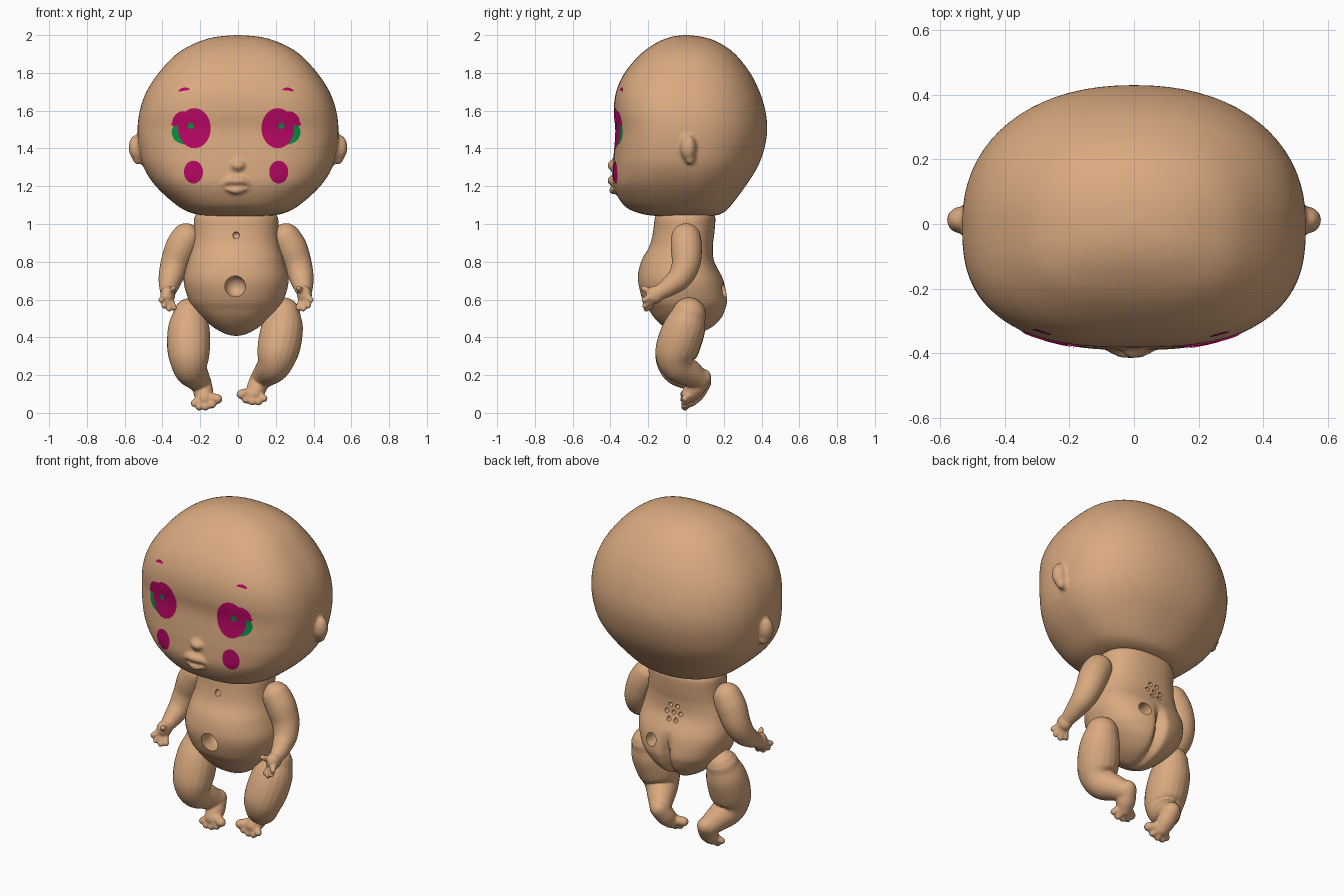
import bpy, bmesh, math
from mathutils import Vector, Matrix
from mathutils.bvhtree import BVHTree

cube = bpy.data.objects.get("Cube")
if cube:
    bpy.data.objects.remove(cube, do_unlink=True)


def material(name, rgb):
    m = bpy.data.materials.new(name)
    m.use_nodes = True
    m.diffuse_color = (*rgb, 1)
    bsdf = m.node_tree.nodes["Principled BSDF"]
    bsdf.inputs["Base Color"].default_value = (*rgb, 1)
    bsdf.inputs["Roughness"].default_value = 0.6
    return m


SKIN = material("skin", (0.70, 0.40, 0.215))
MAGENTA = material("magenta paint", (0.48, 0.002, 0.125))
GREEN = material("green paint", (0.002, 0.28, 0.055))
CX = -0.01  # sideways shift of face and belly details


def spline(pts, steps):
    """Smooth curve through tuples of any length."""
    out = []
    for i in range(len(pts) - 1):
        a, b, c, d = (Vector(pts[min(max(j, 0), len(pts) - 1)]) for j in range(i - 1, i + 3))
        for k in range(steps):
            t = k / steps
            out.append(b + (c - a) * (t / 2) + (a * 2 - b * 5 + c * 4 - d) * (t * t / 2)
                       + (b * 3 - a - c * 3 + d) * (t ** 3 / 2))
    return out + [Vector(pts[-1])]


def bridge(bm, rings):
    """Join rings of points into one closed skin."""
    loops = [[bm.verts.new(p) for p in ring] for ring in rings]
    n = len(loops[0])
    for lo, hi in zip(loops, loops[1:]):
        for i in range(n):
            bm.faces.new((lo[i], lo[(i + 1) % n], hi[(i + 1) % n], hi[i]))
    bm.faces.new(loops[0][::-1])
    bm.faces.new(loops[-1])


def loft(bm, sections, front_pow, back_pow, cx=0.0, shape=None, seg=72):
    """Sections are height, half width, front y, back y."""
    rings = []
    for z, w, yf, yb in spline(sections, 5):
        ring = []
        for i in range(seg):
            a = math.tau * i / seg
            c, s = math.cos(a), math.sin(a)
            depth, e = (yb, 2 / back_pow) if s > 0 else (-yf, 2 / front_pow)
            p = Vector((cx + w * math.copysign(abs(c) ** e, c),
                        depth * math.copysign(abs(s) ** e, s), z))
            ring.append(shape(p) if shape else p)
        rings.append(ring)
    bridge(bm, rings)


def tube(bm, pts, steps=6, seg=20):
    """Round-ended limb through x, y, z, radius points."""
    path = spline(pts, steps)
    pos = [p.xyz for p in path]
    tan = [(pos[min(i + 1, len(pos) - 1)] - pos[max(i - 1, 0)]).normalized() for i in range(len(pos))]
    stations = [(p, t, q[3]) for p, t, q in zip(pos, tan, path)]
    caps = [math.radians(d) for d in (85, 65, 45, 22)]
    p, t, r = stations[0]
    start = [(p - t * r * math.sin(a), t, r * math.cos(a)) for a in caps]
    p, t, r = stations[-1]
    end = [(p + t * r * math.sin(a), t, r * math.cos(a)) for a in caps[::-1]]
    side = tan[0].orthogonal().normalized()
    rings, prev = [], tan[0]
    for p, t, r in start + stations + end:
        side = prev.rotation_difference(t) @ side
        other, prev = t.cross(side), t
        rings.append([p + (side * math.cos(math.tau * i / seg) + other * math.sin(math.tau * i / seg)) * r
                      for i in range(seg)])
    bridge(bm, rings)


def ball(bm, loc, size):
    bmesh.ops.create_uvsphere(bm, u_segments=24, v_segments=14, radius=1,
                              matrix=Matrix.Translation(loc) @ Matrix.Diagonal((*size, 1)))


def finish(name, bm, mat, solid=True):
    if solid:
        bmesh.ops.recalc_face_normals(bm, faces=bm.faces)
    me = bpy.data.meshes.new(name)
    bm.to_mesh(me)
    bm.free()
    me.materials.append(mat)
    ob = bpy.data.objects.new(name, me)
    bpy.context.collection.objects.link(ob)
    me.shade_smooth()
    return ob


def bake(ob):
    """Make the modifiers permanent."""
    dg = bpy.context.evaluated_depsgraph_get()
    me = bpy.data.meshes.new_from_object(ob.evaluated_get(dg))
    ob.modifiers.clear()
    ob.data = me


def blend(ob, voxel, rounds):
    """Fuse overlapping pieces into one soft skin."""
    rm = ob.modifiers.new("fuse", 'REMESH')
    rm.mode, rm.voxel_size, rm.use_smooth_shade = 'VOXEL', voxel, True
    sm = ob.modifiers.new("soften", 'SMOOTH')
    sm.factor, sm.iterations = 0.5, rounds
    bake(ob)
    ob.data.shade_smooth()


# Head with ears, nose and lips
bm = bmesh.new()
loft(bm, [(1.04, .01, -.01, .01), (1.042, .15, -.15, .13), (1.058, .245, -.25, .195), (1.1, .325, -.33, .24),
          (1.2, .435, -.385, .315), (1.3, .5, -.388, .378), (1.4, .525, -.38, .415), (1.5, .532, -.372, .43),
          (1.6, .52, -.382, .42), (1.7, .485, -.37, .39), (1.8, .42, -.325, .34), (1.9, .325, -.24, .26),
          (1.96, .22, -.155, .175), (1.99, .12, -.08, .09), (2.0, .01, -.01, .01)], 2.75, 2.2)
for s in (-1, 1):
    ball(bm, (s * .535, .012, 1.405), (.045, .042, .068))
    ball(bm, (s * .53, .02, 1.35), (.03, .028, .035))
ball(bm, (0, -.375, 1.31), (.042, .042, .032))
tube(bm, [(CX - .08, -.38, 1.208, .009), (CX - .032, -.392, 1.23, .021), (CX, -.396, 1.228, .02),
          (CX + .032, -.392, 1.23, .021), (CX + .08, -.38, 1.208, .009)])
tube(bm, [(CX - .06, -.378, 1.19, .009), (CX, -.388, 1.178, .02), (CX + .06, -.378, 1.19, .009)])
head = finish("head", bm, SKIN)
blend(head, 0.01, 3)


# Torso with a cleft at the back, then its holes
def cleft(p):
    if p.y > 0 and p.z < .72:
        p.y -= .05 * math.exp(-((p.x - CX) / .025) ** 2) * min(1, (.72 - p.z) / .12)
    return p


bm = bmesh.new()
loft(bm, [(.408, .01, -.01, .02), (.418, .055, -.045, .07), (.45, .115, -.11, .14), (.5, .175, -.165, .19),
          (.55, .222, -.2, .212), (.6, .252, -.23, .22), (.7, .278, -.256, .2), (.8, .258, -.238, .15),
          (.88, .235, -.195, .142), (.95, .225, -.176, .15), (1.03, .222, -.165, .155),
          (1.06, .2, -.15, .14)], 2.2, 2.3, CX, cleft, 128)
torso = finish("torso", bm, SKIN)

bm = bmesh.new()
tube(bm, [(-.015, -.32, .67, .055), (-.015, -.17, .67, .055)])
tube(bm, [(CX, -.24, .94, .018), (CX, -.15, .94, .018)])
tube(bm, [(.095, .28, .65, .038), (.085, .13, .65, .038)])
tube(bm, [(-.02, .2, .82, .012), (-.02, .13, .82, .012)])
for k in range(6):
    a = math.tau * k / 6
    x, z = -.02 + .045 * math.cos(a), .82 + .045 * math.sin(a)
    tube(bm, [(x, .2, z, .013), (x, .13, z, .013)])
cutter = finish("hole_cutter", bm, SKIN)
cutter.hide_render = True
cut = torso.modifiers.new("holes", 'BOOLEAN')
cut.object, cut.operation, cut.solver = cutter, 'DIFFERENCE', 'EXACT'
bake(torso)
bpy.data.objects.remove(cutter, do_unlink=True)
bpy.ops.object.select_all(action='DESELECT')
torso.select_set(True)
bpy.context.view_layer.objects.active = torso
bpy.ops.object.shade_smooth_by_angle(angle=math.radians(40))

# Arms: one tube each, a palm and five fingers
for s, label in ((1, "left"), (-1, "right")):
    def arm_pt(x, y, z, r):
        return (CX + s * x, y, z, r)

    bm = bmesh.new()
    tube(bm, [arm_pt(*p) for p in ((.265, .0, .925, .08), (.295, .002, .87, .083), (.325, .0, .79, .076),
                                   (.345, -.03, .72, .066), (.355, -.08, .675, .054),
                                   (.36, -.125, .645, .043))])
    ball(bm, arm_pt(.362, -.165, .625, 0)[:3], (.04, .048, .048))
    for tip in ((.328, -.195, .555), (.355, -.21, .55), (.382, -.218, .567), (.397, -.222, .598), (.33, -.225, .66)):
        tube(bm, [arm_pt(.362, -.16, .625, .02), arm_pt(*tip, .015)])
    blend(finish(label + "_arm", bm, SKIN), 0.007, 3)

# Legs: bent knee, foot pointing down, five toes; the right one swings outward
for s, label in ((1, "left"), (-1, "right")):
    def leg_pt(x, y, z, r):
        swing = max(0, .6 - z) if s < 0 else 0
        return (s * x - .18 * swing, y, z - .05 * swing, r)

    bm = bmesh.new()
    tube(bm, [leg_pt(*p) for p in ((.24, .015, .52, .092), (.235, -.005, .46, .11), (.222, -.035, .38, .115),
                                   (.207, -.055, .31, .108), (.188, -.04, .25, .09), (.152, .02, .21, .072),
                                   (.122, .068, .18, .058))])
    tube(bm, [leg_pt(.118, .085, .185, .05), leg_pt(.1, .05, .135, .053), leg_pt(.088, .02, .1, .045)])
    for tx, tz, r in ((.018, .098, .026), (.042, .07, .021), (.075, .06, .021), (.108, .06, .021), (.138, .076, .019)):
        tube(bm, [leg_pt(.09, .03, .11, .03), leg_pt(tx, -.005, tz, r)])
    blend(finish(label + "_leg", bm, SKIN), 0.007, 3)

# Painted face: thin plates laid on the head
surface = BVHTree.FromObject(head, bpy.context.evaluated_depsgraph_get())


def plate(name, mat, x, z, rx, rz, lift, tilt=0.0, arch=0.0):
    bm = bmesh.new()
    rows, seg = 6, 36

    def on_head(k, i):
        a = math.tau * i / seg
        u, v = rx * k / rows * math.cos(a), rz * k / rows * math.sin(a)
        v -= arch * (u / rx) ** 2
        px, pz = x + u * math.cos(tilt) - v * math.sin(tilt), z + u * math.sin(tilt) + v * math.cos(tilt)
        hit, normal, _, _ = surface.ray_cast(Vector((px, -1, pz)), Vector((0, 1, 0)))
        return bm.verts.new(hit + normal * lift)

    mid = on_head(0, 0)
    loops = [[on_head(k, i) for i in range(seg)] for k in range(1, rows + 1)]
    for i in range(seg):
        j = (i + 1) % seg
        bm.faces.new((mid, loops[0][i], loops[0][j]))
        for lo, hi in zip(loops, loops[1:]):
            bm.faces.new((lo[i], hi[i], hi[j], lo[j]))
    finish(name, bm, mat, solid=False)


for s, label in ((1, "left"), (-1, "right")):
    plate(label + "_iris_glow", GREEN, CX + s * .262, 1.485, .078, .065, .003)
    plate(label + "_eye", MAGENTA, CX + s * .22, 1.507, .086, .106, .005)
    plate(label + "_upper_lash", MAGENTA, CX + s * .295, 1.56, .045, .03, .005, -s * .7)
    plate(label + "_lash_tip", MAGENTA, CX + s * .325, 1.53, .016, .012, .005)
    plate(label + "_eye_sparkle", GREEN, CX + s * .238, 1.52, .016, .016, .007)
    plate(label + "_cheek", MAGENTA, CX + s * .225, 1.275, .05, .06, .003)
    plate(label + "_brow", MAGENTA, CX + s * .275, 1.713, .03, .008, .003, -s * .15, .006)
